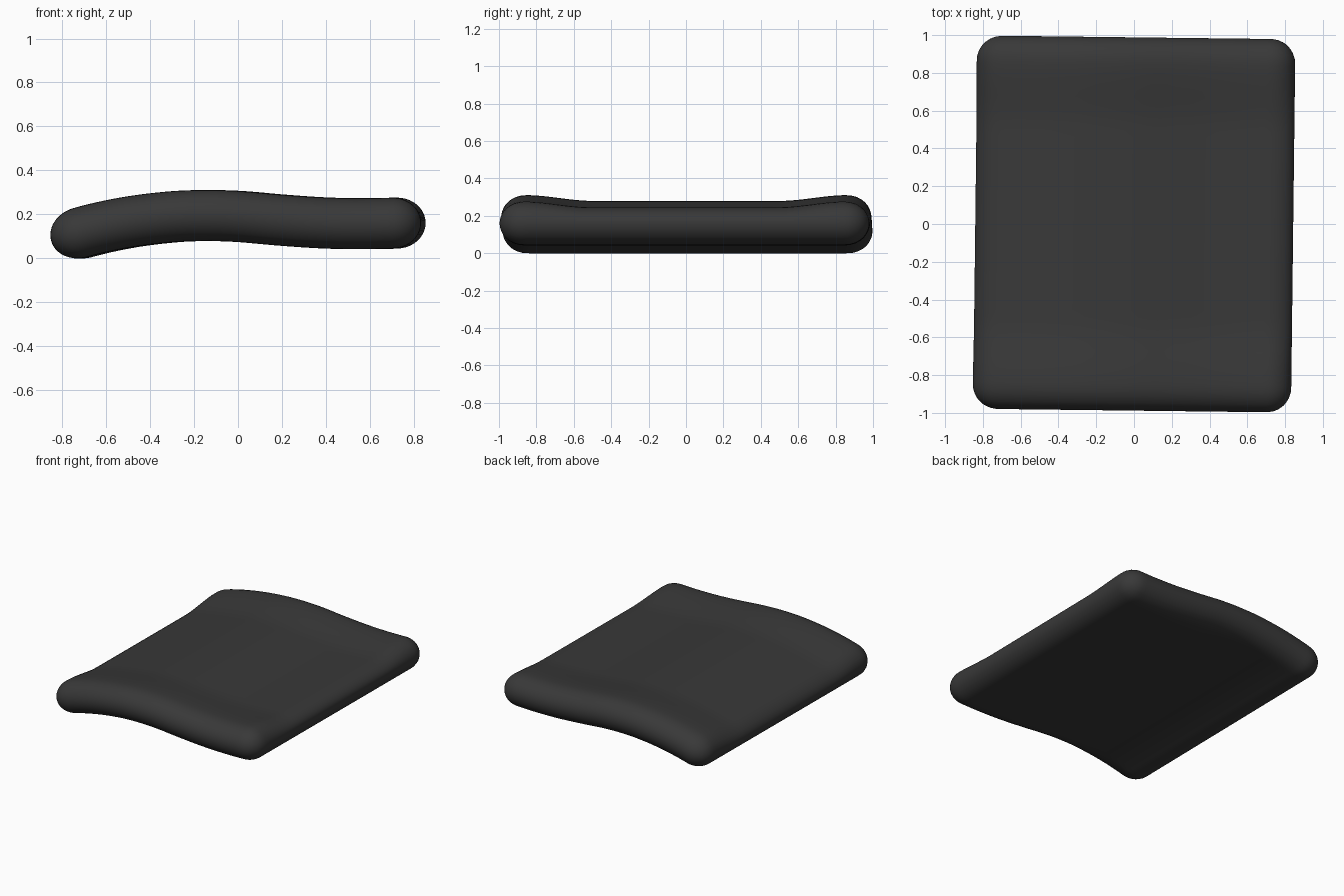
import bpy, bmesh, math
from mathutils import Vector

if "Cube" in bpy.data.objects:
    bpy.data.objects.remove(bpy.data.objects["Cube"])

# Overall half sizes and edge rounding
HX, HY, HZ = 0.84, 0.988, 0.116
R = 0.13
DISH = 0.031
YAW = -0.012

# Side-profile centre line (x, z)
PATH = [(-0.87, 0.066), (-0.7, 0.124), (-0.5, 0.168), (-0.3, 0.193), (-0.15, 0.199),
        (0.0, 0.195), (0.2, 0.178), (0.4, 0.165), (0.6, 0.162), (0.87, 0.17)]


def centre_z(x):
    """Smooth (Hermite) height of the centre line."""
    def slope(k):
        a, b = PATH[max(k - 1, 0)], PATH[min(k + 1, len(PATH) - 1)]
        return (b[1] - a[1]) / (b[0] - a[0])
    i = 0
    while i < len(PATH) - 2 and x > PATH[i + 1][0]:
        i += 1
    (x0, z0), (x1, z1) = PATH[i], PATH[i + 1]
    w = x1 - x0
    t = (x - x0) / w
    return (z0 * (2*t**3 - 3*t**2 + 1) + slope(i) * w * (t**3 - 2*t**2 + t)
            + z1 * (3*t**2 - 2*t**3) + slope(i + 1) * w * (t**3 - t**2))


def rounded(p):
    """Move a point of the box surface onto the rounded pad surface."""
    cx = max(-HX + R, min(HX - R, p.x))
    cy = max(-HY + R, min(HY - R, p.y))
    d = Vector(((p.x - cx) / R, (p.y - cy) / R, p.z / HZ)).normalized()
    return Vector((cx + d.x * R, cy + d.y * R, d.z * HZ))


def bend(p):
    """Dish the top along y, then follow the wavy centre line."""
    t = max(0.0, min(1.0, (abs(p.y) - 0.5) / 0.36))
    if p.z > 0:
        p.z -= DISH * (1 - t * t * (3 - 2 * t)) * p.z / HZ
    z, s = centre_z(p.x), (centre_z(p.x + 0.01) - centre_z(p.x - 0.01)) / 0.02
    n = Vector((-s, 0, 1)).normalized()
    return Vector((p.x, p.y, z)) + n * p.z


# Cushion pad
bm = bmesh.new()
bmesh.ops.create_cube(bm, size=2)
bmesh.ops.subdivide_edges(bm, edges=bm.edges[:], cuts=55, use_grid_fill=True)
c, s = math.cos(YAW), math.sin(YAW)
for v in bm.verts:
    q = bend(rounded(Vector((v.co.x * HX, v.co.y * HY, v.co.z * HZ))))
    v.co = (q.x * c - q.y * s, q.x * s + q.y * c, q.z)
low = min(v.co.z for v in bm.verts)
mid = [(max(v.co[k] for v in bm.verts) + min(v.co[k] for v in bm.verts)) / 2 for k in (0, 1)]
bmesh.ops.translate(bm, verts=bm.verts[:], vec=(-mid[0], -mid[1], -low))
bmesh.ops.recalc_face_normals(bm, faces=bm.faces[:])
for f in bm.faces:
    f.smooth = True
mesh = bpy.data.meshes.new("seat_cushion")
bm.to_mesh(mesh)
bm.free()
cushion = bpy.data.objects.new("seat_cushion", mesh)
bpy.context.collection.objects.link(cushion)

# Dark fabric
mat = bpy.data.materials.new("dark_fabric")
mat.diffuse_color = (0.04, 0.04, 0.04, 1)
mat.use_nodes = True
mat.node_tree.nodes["Principled BSDF"].inputs["Base Color"].default_value = mat.diffuse_color
mesh.materials.append(mat)
